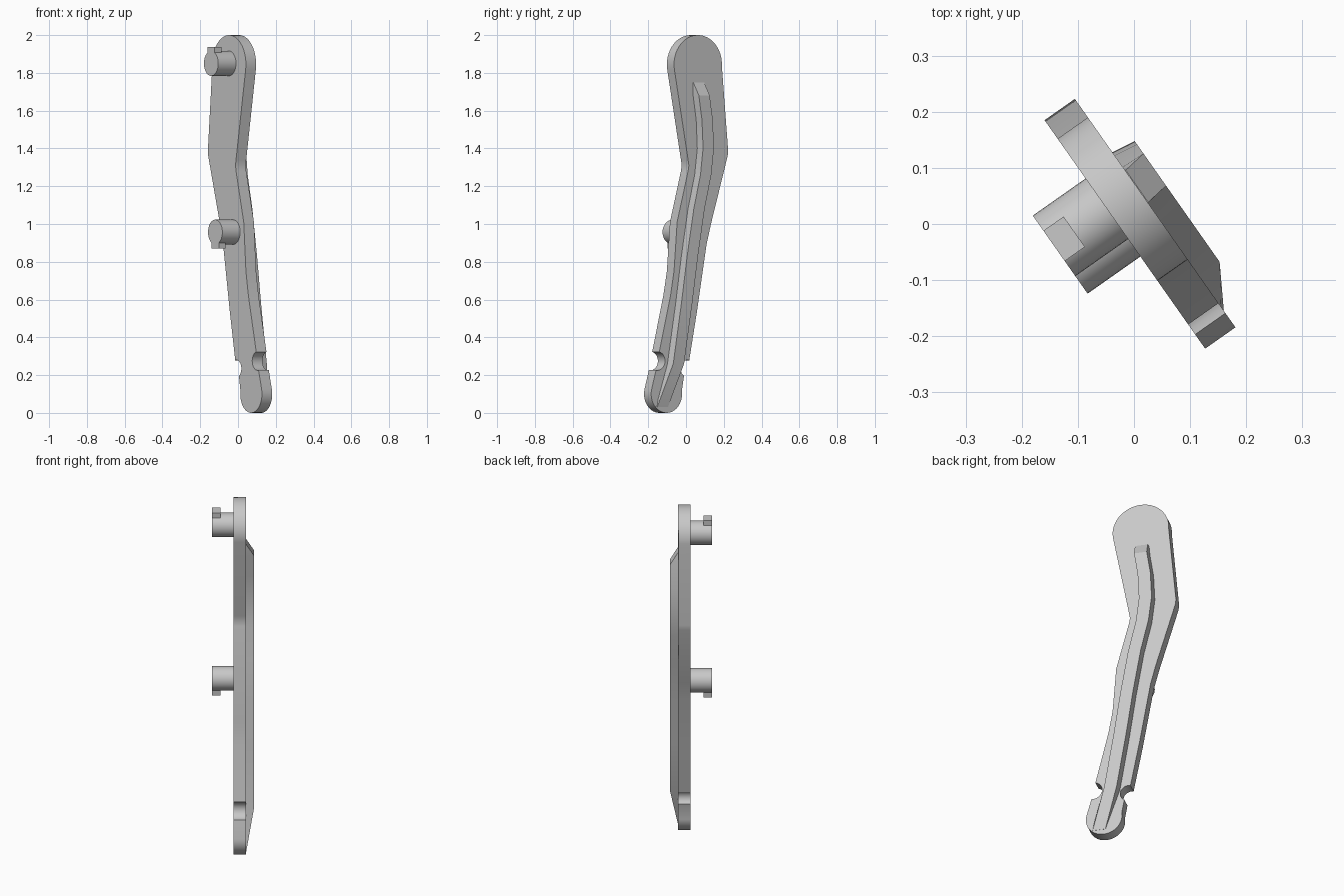
import bpy
import bmesh
from math import radians, cos, sin
from mathutils import Matrix, Vector

cube = bpy.data.objects.get("Cube")
if cube:
    bpy.data.objects.remove(cube, do_unlink=True)

# Single grey material
grey = bpy.data.materials.new("plain_grey")
grey.use_nodes = True
colour = (0.58, 0.58, 0.58, 1)
grey.diffuse_color = colour
grey.node_tree.nodes["Principled BSDF"].inputs["Base Color"].default_value = colour

# Part frame: local x runs along the plate's width, local y along its thickness
TURN = Matrix.Rotation(radians(-54.9), 4, "Z")
PLATE_FRONT, PLATE_BACK, RIB_TOP, PEG_END = -0.024, 0.042, 0.086, -0.139


def finish(name, bm):
    bmesh.ops.recalc_face_normals(bm, faces=bm.faces)
    bm.transform(TURN)
    mesh = bpy.data.meshes.new(name)
    bm.to_mesh(mesh)
    bm.free()
    mesh.materials.append(grey)
    obj = bpy.data.objects.new(name, mesh)
    bpy.context.collection.objects.link(obj)
    bpy.ops.object.select_all(action="DESELECT")
    obj.select_set(True)
    bpy.context.view_layer.objects.active = obj
    bpy.ops.object.shade_smooth_by_angle(angle=radians(30))
    return obj


def arc(x, z, r, start, end, steps):
    angles = [radians(start + (end - start) * i / steps) for i in range(steps + 1)]
    return [(x + r * cos(a), z + r * sin(a)) for a in angles]


# Bent lever plate: rounded ends and a notch on each side
outline = (
    arc(0.155, 0.1, 0.1, 170, 375, 20)
    + arc(0.215, 0.275, 0.05, -80, -255, 12)
    + [(0.13, 0.62), (0.107, 0.75), (0.087, 1.01), (0.016, 1.28), (0.011, 1.31), (0.016, 1.34)]
    + arc(-0.048, 1.845, 0.155, -10, 184, 24)
    + [(-0.243, 1.39), (-0.24, 1.36), (-0.132, 1.0), (-0.103, 0.89), (-0.042, 0.54)]
    + arc(0.02, 0.235, 0.045, 105, -60, 12)
)
bm = bmesh.new()
face = bm.faces.new([bm.verts.new((x, PLATE_FRONT, z)) for x, z in outline])
sweep = bmesh.ops.extrude_face_region(bm, geom=[face], use_keep_orig=True)
moved = [v for v in sweep["geom"] if isinstance(v, bmesh.types.BMVert)]
bmesh.ops.translate(bm, verts=moved, vec=Vector((0, PLATE_BACK - PLATE_FRONT, 0)))
finish("lever_plate", bm)

# Raised rib on the back, following the bend and sloping down at both ends
path = [(-0.052, 1.75), (-0.058, 1.68), (-0.078, 1.55), (-0.085, 1.4), (-0.068, 1.26),
        (-0.025, 1.08), (0.018, 0.83), (0.055, 0.58), (0.108, 0.26), (0.182, 0.03)]
bm = bmesh.new()
rings = []
for i, (x, z) in enumerate(path):
    top = PLATE_BACK + 0.001 if i in (0, len(path) - 1) else RIB_TOP
    corners = [(-0.043, PLATE_BACK - 0.01), (-0.035, top), (0.035, top), (0.043, PLATE_BACK - 0.01)]
    rings.append([bm.verts.new((x + dx, y, z)) for dx, y in corners])
for a, b in zip(rings, rings[1:]):
    for k in range(4):
        n = (k + 1) % 4
        bm.faces.new((a[k], a[n], b[n], b[k]))
bm.faces.new(rings[0])
bm.faces.new(rings[-1])
finish("back_rib", bm)


# Round pegs on the front, each with a small locking tab
def peg(name, x, z, side):
    length = PLATE_FRONT + 0.01 - PEG_END
    bm = bmesh.new()
    place = Matrix.Translation((x, PEG_END + length / 2, z)) @ Matrix.Rotation(radians(90), 4, "X")
    bmesh.ops.create_cone(bm, cap_ends=True, segments=32, radius1=0.066, radius2=0.066,
                          depth=length, matrix=place)
    finish(name, bm)
    bm = bmesh.new()
    size = Vector((0.066, 0.044, 0.06))
    centre = Vector((x, PEG_END + size.y / 2, z + side * (0.087 - size.z / 2)))
    bmesh.ops.create_cube(bm, size=1, matrix=Matrix.Translation(centre) @ Matrix.Diagonal(size).to_4x4())
    finish(name + "_tab", bm)


peg("upper_peg", -0.05, 1.85, 1)
peg("lower_peg", -0.012, 0.957, -1)
